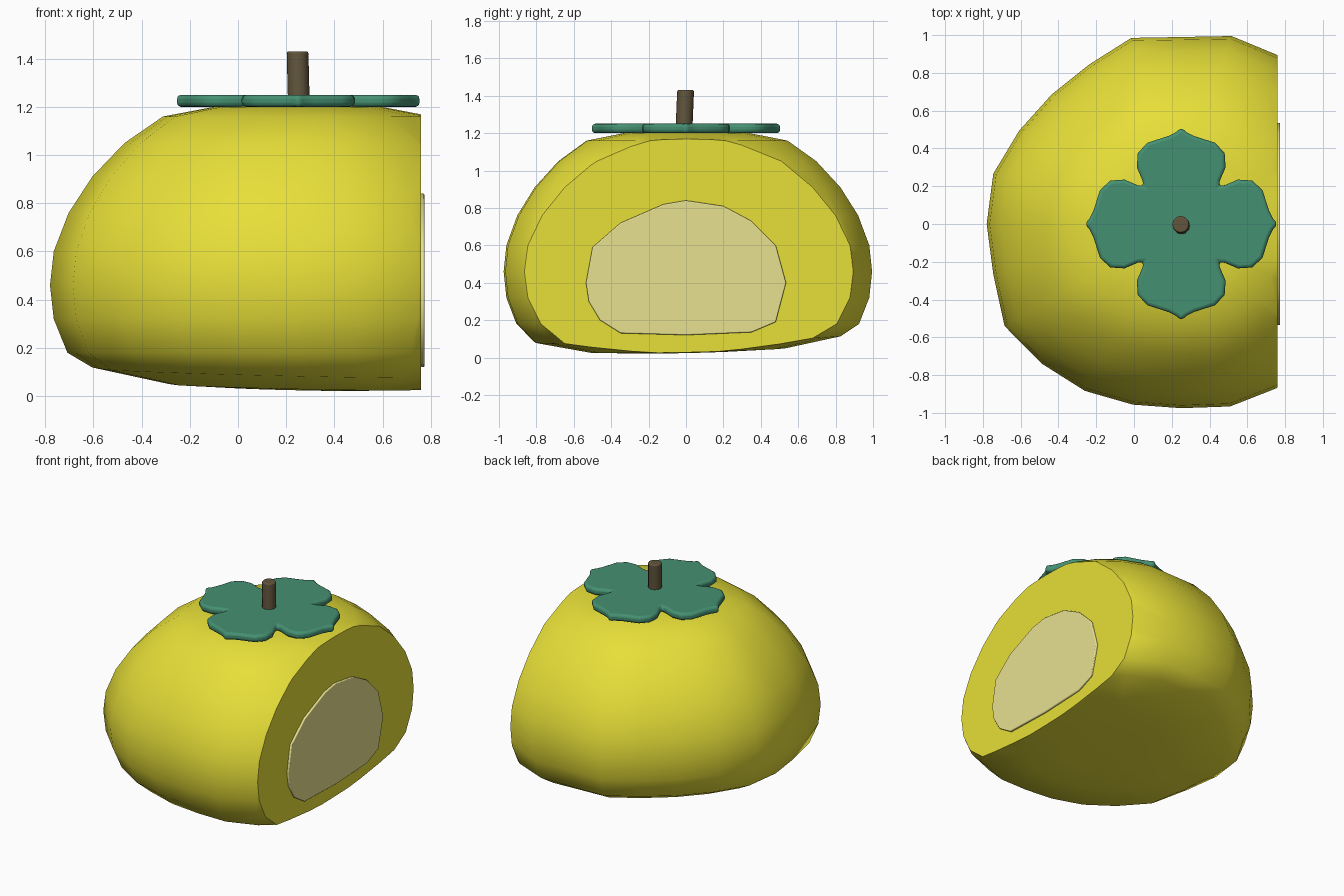
import bpy, bmesh
from math import sin, cos, pi, radians
from mathutils import Vector

if "Cube" in bpy.data.objects:
    bpy.data.objects.remove(bpy.data.objects["Cube"])

CX = 0.25      # fruit axis
CUT = 0.76     # slice plane


def finish(name, bm, color, angle=40, bevel=0.0):
    """Turn a bmesh into a coloured, smooth shaded object."""
    bmesh.ops.recalc_face_normals(bm, faces=bm.faces)
    me = bpy.data.meshes.new(name)
    bm.to_mesh(me)
    bm.free()
    ob = bpy.data.objects.new(name, me)
    bpy.context.collection.objects.link(ob)
    mat = bpy.data.materials.new(name + "_colour")
    mat.diffuse_color = (*color, 1)
    mat.use_nodes = True
    mat.node_tree.nodes["Principled BSDF"].inputs["Base Color"].default_value = mat.diffuse_color
    me.materials.append(mat)
    if bevel:
        mod = ob.modifiers.new("rounded_edge", 'BEVEL')
        mod.width, mod.segments = bevel, 3
        mod.limit_method, mod.angle_limit = 'ANGLE', radians(60)
    bpy.ops.object.select_all(action='DESELECT')
    ob.select_set(True)
    bpy.context.view_layer.objects.active = ob
    bpy.ops.object.shade_smooth_by_angle(angle=radians(angle))
    return ob


def prism(points, direction):
    """Close an outline and extrude it along a vector."""
    bm = bmesh.new()
    face = bm.faces.new([bm.verts.new(p) for p in points])
    ext = bmesh.ops.extrude_face_region(bm, geom=[face], use_keep_orig=True)
    moved = [g for g in ext["geom"] if isinstance(g, bmesh.types.BMVert)]
    bmesh.ops.translate(bm, verts=moved, vec=Vector(direction))
    return bm


# Fruit: lathed profile with uneven lobes, sliced flat on the right
profile = [(0.28, 0.03), (0.53, 0.04), (0.83, 0.10), (0.93, 0.18), (0.985, 0.32),
           (1.0, 0.46), (0.985, 0.60), (0.925, 0.76), (0.83, 0.91),
           (0.70, 1.05), (0.545, 1.16), (0.34, 1.20)]
# equator radius every 15 degrees, counter-clockwise from +x
lobes = [1.02, 1.02, 1.02, 1.03, 1.03, 1.03, 0.99, 1.02, 0.975, 0.97, 0.99, 1.03,
         1.03, 1.03, 1.08, 1.045, 1.02, 0.99, 0.975, 1.0, 1.005, 1.0, 1.0, 1.01]
N = len(lobes)
bm = bmesh.new()
rings = []
for r, z in profile:
    ring = []
    for i, k in enumerate(lobes):
        a = 2 * pi * i / N
        x, y = r * k * cos(a), r * k * sin(a)
        dz = -0.022 * (x - y) if z < 0.15 else 0   # slightly tilted underside
        ring.append(bm.verts.new((CX + x, y, z + dz)))
    rings.append(ring)
for lo, hi in zip(rings, rings[1:]):
    for i in range(N):
        j = (i + 1) % N
        bm.faces.new((lo[i], lo[j], hi[j], hi[i]))
for ring, z in ((rings[0], 0.03), (rings[-1], 1.205)):
    pole = bm.verts.new((CX, 0, z))
    for i in range(N):
        bm.faces.new((ring[i], ring[(i + 1) % N], pole))
cut = bmesh.ops.bisect_plane(bm, geom=bm.verts[:] + bm.edges[:] + bm.faces[:],
                             plane_co=(CUT, 0, 0), plane_no=(1, 0, 0), clear_outer=True)
rim = [g for g in cut["geom_cut"] if isinstance(g, bmesh.types.BMEdge)]
bmesh.ops.holes_fill(bm, edges=rim, sides=0)
finish("fruit_body", bm, (0.80, 0.74, 0.04))

# Pale core showing on the sliced face
core = [(-0.535, 0.40), (-0.52, 0.30), (-0.46, 0.20), (-0.35, 0.13), (0, 0.12),
        (0.35, 0.135), (0.48, 0.19), (0.535, 0.40), (0.48, 0.60), (0.35, 0.73),
        (0.20, 0.81), (0, 0.84), (-0.12, 0.82), (-0.35, 0.72), (-0.50, 0.59)]
bm = prism([(CUT - 0.02, y, z) for y, z in core], (0.034, 0, 0))
finish("pale_core", bm, (0.80, 0.75, 0.28), bevel=0.006)

# Four-lobed leaf cap: one petal half mirrored, then turned four times
half = [(0.20, 0.20), (0.205, 0.23), (0.235, 0.30), (0.23, 0.375), (0.18, 0.43),
        (0.07, 0.465), (0.03, 0.485)]
petal = half + [(0, 0.51)] + [(-u, v) for u, v in half[:0:-1]]
outline = []
for q in range(4):
    c, s = cos(q * pi / 2), sin(q * pi / 2)
    outline += [(CX + u * c - v * s, u * s + v * c, 1.20) for u, v in petal]
finish("leaf_cap", prism(outline, (0, 0, 0.05)), (0.06, 0.28, 0.17), bevel=0.018)

# Stem: slightly leaning cylinder
stem = [(CX + 0.003 + 0.045 * cos(i * pi / 6), -0.012 + 0.045 * sin(i * pi / 6), 1.19)
        for i in range(12)]
finish("stem", prism(stem, (-0.006, 0.01, 0.24)), (0.12, 0.09, 0.045), bevel=0.008)
